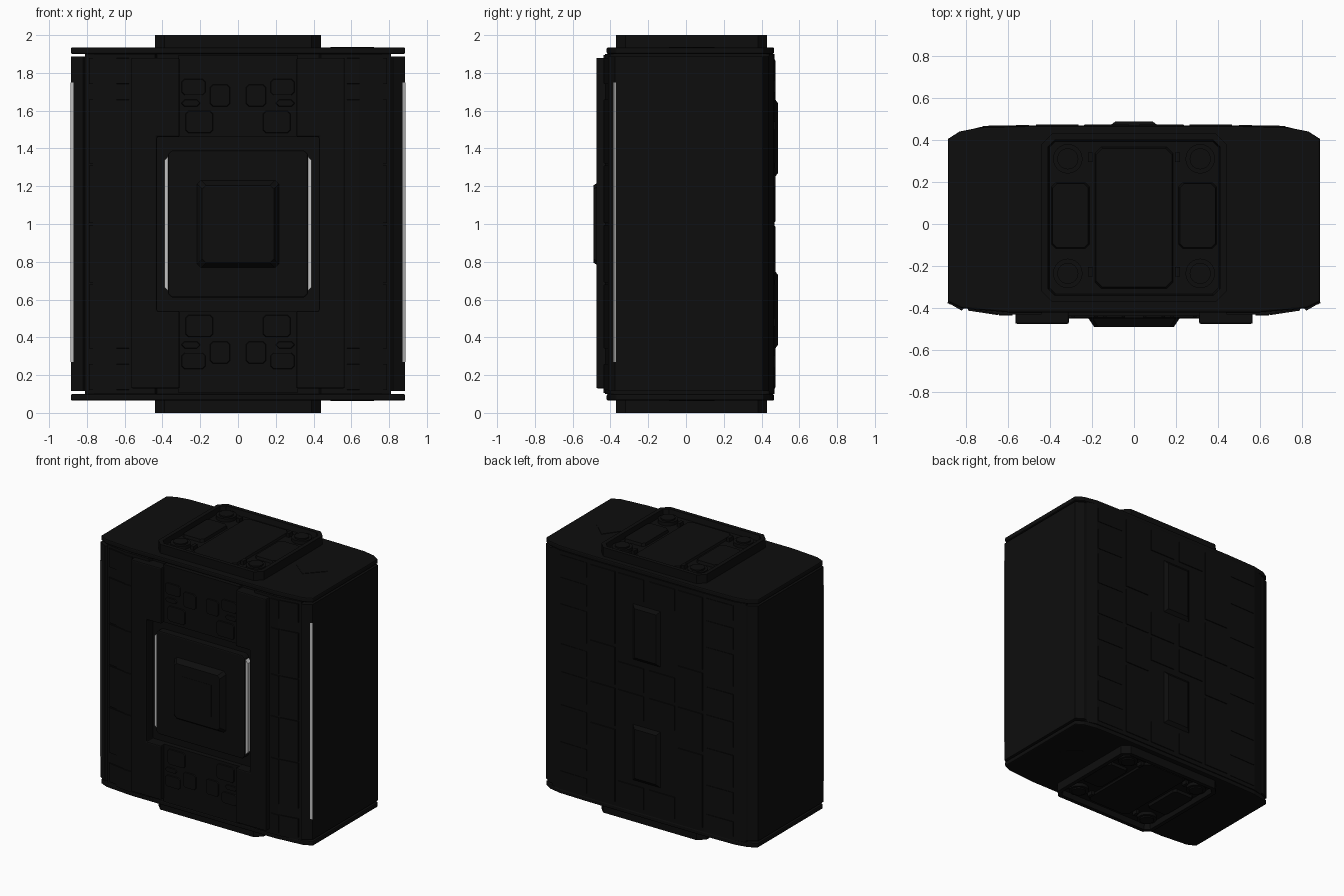
import bpy
import bmesh
from mathutils import Vector, Matrix

cube = bpy.data.objects.get("Cube")
if cube:
    bpy.data.objects.remove(cube, do_unlink=True)


def material(name, value, rough):
    m = bpy.data.materials.new(name)
    m.use_nodes = True
    colour = (value, value, value, 1)
    m.diffuse_color = colour
    shader = m.node_tree.nodes["Principled BSDF"]
    shader.inputs["Base Color"].default_value = colour
    shader.inputs["Roughness"].default_value = rough
    return m


BLACK = material("near black shell", 0.004, 0.6)
LIGHT = material("pale light strip", 0.55, 0.5)


def finish(bm, name, mat=BLACK, mirror="", bevel=0.0):
    """Reflect across x = 0 and/or z = 1, then make the object."""
    bmesh.ops.recalc_face_normals(bm, faces=bm.faces)
    for axis in mirror:
        copy = bmesh.ops.duplicate(bm, geom=bm.verts[:] + bm.edges[:] + bm.faces[:])["geom"]
        for v in [g for g in copy if isinstance(g, bmesh.types.BMVert)]:
            if axis == "x":
                v.co.x = -v.co.x
            else:
                v.co.z = 2 - v.co.z
        bmesh.ops.reverse_faces(bm, faces=[g for g in copy if isinstance(g, bmesh.types.BMFace)])
    mesh = bpy.data.meshes.new(name)
    bm.to_mesh(mesh)
    bm.free()
    mesh.materials.append(mat)
    ob = bpy.data.objects.new(name, mesh)
    bpy.context.collection.objects.link(ob)
    if bevel:
        mod = ob.modifiers.new("Bevel", "BEVEL")
        mod.width = bevel
        mod.segments = 2
        mod.limit_method = "ANGLE"
    return ob


def add_prism(bm, pts, a, b, axis="z", taper=0.0):
    """Extrude an outline from a to b; taper shrinks the end face."""
    place = (lambda p, q, d: (p, q, d)) if axis == "z" else (lambda p, q, d: (p, d, q))
    base = bm.faces.new([bm.verts.new(place(p, q, a)) for p, q in pts])
    ext = bmesh.ops.extrude_face_region(bm, geom=[base])["geom"]
    verts = [g for g in ext if isinstance(g, bmesh.types.BMVert)]
    mid = sum((v.co for v in verts), Vector()) / len(verts)
    shift = Vector(place(0, 0, b - a))
    for v in verts:
        for i in range(3):
            d = v.co[i] - mid[i]
            if abs(d) > taper:
                v.co[i] -= taper if d > 0 else -taper
        v.co += shift
    return [g for g in ext if isinstance(g, bmesh.types.BMFace) and
            all(v in verts for v in g.verts)][0]


def rect(x0, x1, q0, q1, cut=0.0):
    if not cut:
        return [(x0, q0), (x1, q0), (x1, q1), (x0, q1)]
    return [(x0 + cut, q0), (x1 - cut, q0), (x1, q0 + cut), (x1, q1 - cut),
            (x1 - cut, q1), (x0 + cut, q1), (x0, q1 - cut), (x0, q0 + cut)]


def prism(name, pts, a, b, axis="z", taper=0.0, mat=BLACK, mirror="", bevel=0.0):
    bm = bmesh.new()
    add_prism(bm, pts, a, b, axis, taper)
    return finish(bm, name, mat, mirror, bevel)


def both(half):
    return half + [(-x, y) for x, y in reversed(half)]


# Core body and end caps, extruded from plan outlines
prism("core_body", both([(0.43, -0.40), (0.44, -0.43), (0.64, -0.43), (0.81, -0.40),
                         (0.81, 0.44), (0.73, 0.462), (0.48, 0.468)]), 0.1, 1.9)
prism("end_caps", both([(0.6, -0.42), (0.82, -0.40), (0.885, -0.37), (0.885, 0.405),
                        (0.83, 0.44), (0.73, 0.46), (0.48, 0.466)]),
      1.9, 1.935, mirror="z", bevel=0.008)

# Side panels, separated from the caps by a narrow gap
prism("side_panels", [(0.8, -0.39), (0.82, -0.412), (0.885, -0.375),
                      (0.885, 0.405), (0.83, 0.44), (0.8, 0.44)],
      0.115, 1.888, mirror="x")
prism("corner_light_strips", [(0.872, -0.385), (0.887, -0.377), (0.887, -0.37), (0.872, -0.37)],
      0.27, 1.75, mat=LIGHT, mirror="x")

# Front pads, notched around the centre panel
prism("front_pads", [(0.31, 0.13), (0.565, 0.13), (0.565, 1.88), (0.31, 1.88),
                     (0.31, 1.46), (0.43, 1.46), (0.43, 0.54), (0.31, 0.54)],
      -0.39, -0.475, "y", mirror="x", bevel=0.008)
prism("front_centre_plates", rect(-0.315, 0.315, 1.46, 1.895), -0.39, -0.437, "y", mirror="z")

# Raised blocks on the centre plates
bm = bmesh.new()
for x0, x1, z0, z1 in [(0.04, 0.15, 1.62, 1.74), (0.17, 0.3, 1.68, 1.77),
                       (0.13, 0.28, 1.48, 1.6), (0.2, 0.3, 1.62, 1.66)]:
    add_prism(bm, rect(x0, x1, z0, z1, 0.015), -0.43, -0.445, "y", 0.004)
finish(bm, "front_blocks", mirror="xz")

# Centre panel with raised plate and light edges
prism("centre_panel", rect(-0.37, 0.37, 0.61, 1.39, 0.02), -0.39, -0.45, "y", bevel=0.008)
prism("centre_plate", rect(-0.22, 0.22, 0.765, 1.235, 0.02), -0.445, -0.489, "y", 0.03)
prism("centre_plate_inset", rect(-0.12, 0.12, 0.88, 1.12), -0.487, -0.491, "y")
prism("panel_light_edges", [(0.365, 0.64), (0.39, 0.665), (0.39, 1.335), (0.365, 1.365)],
      -0.395, -0.44, "y", mat=LIGHT, mirror="x")

# Outer front column plates between seams
bm = bmesh.new()
for z0, z1 in [(1.005, 1.31), (1.32, 1.66), (1.74, 1.88)]:
    add_prism(bm, rect(0.575, 0.645, z0, z1), -0.42, -0.436, "y", 0.003)
    for face_pts in [[(0.645, -0.434), (0.79, -0.412), (0.79, -0.40), (0.645, -0.42)]]:
        add_prism(bm, face_pts, z0, z1)
finish(bm, "front_column_plates", mirror="xz")

# Back spine bumps and thin back plates
prism("back_bumps", rect(-0.125, 0.125, 1.235, 1.675), 0.46, 0.487, "y", 0.035, mirror="z")
bm = bmesh.new()
for x0, x1, z0, z1 in [(0.02, 0.24, 1.01, 1.2), (0.26, 0.47, 1.01, 1.3), (0.26, 0.47, 1.32, 1.87),
                       (0.02, 0.24, 1.7, 1.87)]:
    add_prism(bm, rect(x0, x1, z0, z1), 0.46, 0.473, "y", 0.004)
for z0, z1 in [(1.01, 1.2), (1.26, 1.5), (1.54, 1.7), (1.76, 1.87)]:
    add_prism(bm, [(0.5, 0.46), (0.72, 0.455), (0.72, 0.467), (0.5, 0.471)], z0, z1)
finish(bm, "back_plates", mirror="xz")

# End blocks: chamfered, with a sunken tray
bm = bmesh.new()
top = add_prism(bm, rect(-0.44, 0.44, -0.37, 0.43, 0.05), 1.925, 2.0)
bmesh.ops.inset_region(bm, faces=[top], thickness=0.03, use_even_offset=True)
bmesh.ops.inset_region(bm, faces=[top], thickness=0.008, depth=-0.04, use_even_offset=True)
finish(bm, "end_blocks", mirror="z")

# Tray fittings: centre plate, corner posts and clips
prism("tray_plates", rect(-0.19, 0.19, -0.31, 0.37, 0.03), 1.95, 1.975, taper=0.01, mirror="z")
prism("tray_side_plates", rect(0.21, 0.395, -0.12, 0.2, 0.02), 1.95, 1.98,
      taper=0.008, mirror="xz")
bm = bmesh.new()
for y in (-0.235, 0.31):
    for radius, height in ((0.07, 0.035), (0.05, 0.045)):
        bmesh.ops.create_cone(bm, cap_ends=True, segments=24, radius1=radius, radius2=radius,
                              depth=height, matrix=Matrix.Translation((0.315, y, 1.95 + height / 2)))
    add_prism(bm, rect(0.195, 0.22, y - 0.015, y + 0.03), 1.95, 1.99)
posts = finish(bm, "tray_posts", mirror="xz")

# Small turned plate on the cap beside each tray
prism("cap_plates", [(0.49, 0.0), (0.6, -0.09), (0.72, 0.04), (0.6, 0.15)],
      1.93, 1.938, mirror="z")

# Smooth shading with sharp edges kept
for ob in bpy.context.selected_objects:
    ob.select_set(False)
posts.select_set(True)
bpy.context.view_layer.objects.active = posts
bpy.ops.object.shade_smooth_by_angle()
